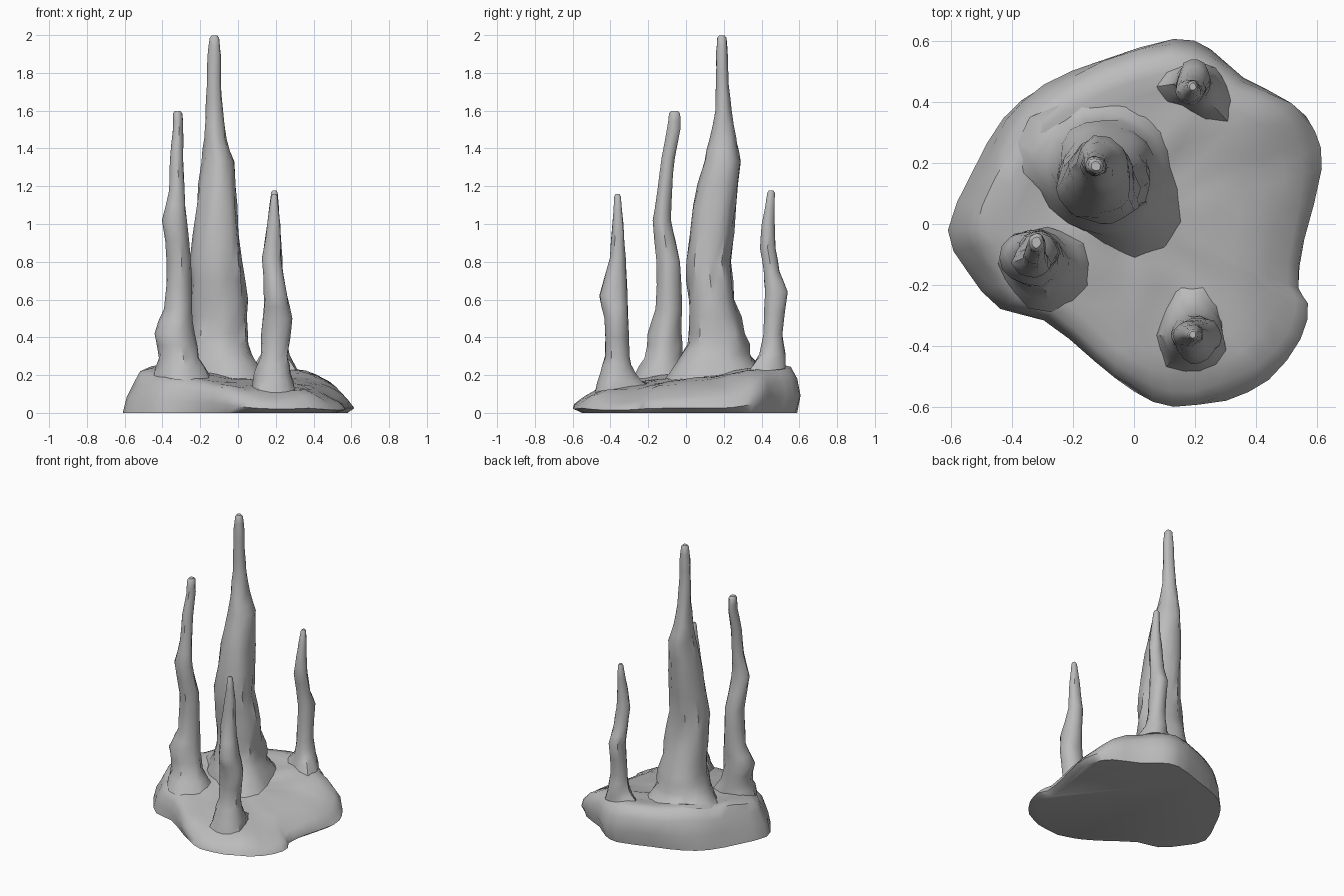
import bpy, bmesh, math, random
from mathutils import Vector, noise

random.seed(4)
if "Cube" in bpy.data.objects:
    bpy.data.objects.remove(bpy.data.objects["Cube"], do_unlink=True)

stone = bpy.data.materials.new("grey stone")
stone.use_nodes = True
GREY = (0.5, 0.5, 0.5, 1)
stone.diffuse_color = GREY
stone.node_tree.nodes["Principled BSDF"].inputs["Base Color"].default_value = GREY


def loft(name, rings, angle):
    """Skin a stack of equal-length rings and close both ends."""
    bm = bmesh.new()
    loops = [[bm.verts.new(p) for p in ring] for ring in rings]
    n = len(loops[0])
    for low, high in zip(loops, loops[1:]):
        for i in range(n):
            j = (i + 1) % n
            bm.faces.new((low[i], low[j], high[j], high[i]))
    bm.faces.new(loops[0][::-1])
    bm.faces.new(loops[-1])
    bmesh.ops.recalc_face_normals(bm, faces=bm.faces[:])
    mesh = bpy.data.meshes.new(name)
    bm.to_mesh(mesh)
    bm.free()
    mesh.materials.append(stone)
    obj = bpy.data.objects.new(name, mesh)
    bpy.context.collection.objects.link(obj)
    bpy.ops.object.select_all(action="DESELECT")
    obj.select_set(True)
    bpy.context.view_layer.objects.active = obj
    bpy.ops.object.shade_smooth_by_angle(angle=math.radians(angle))


def ground(x, y):
    """Height of the lumpy slab top, falling to the front and right rims."""
    lump = noise.noise(Vector((x * 4, y * 4, 1))) + .6 * noise.noise(Vector((x * 9, y * 9, 3)))
    rims = .4 * max(0, x - .38) + .3 * max(0, -.45 - y)
    return .197 - .08 * x + .13 * y - rims + .02 * lump


# Rock slab: outline seen from above, anticlockwise
corners = [(.61, .18), (.59, .3), (.52, .4), (.36, .48), (.25, .57), (.13, .61),
           (-.1, .54), (-.3, .46), (-.43, .35), (-.53, .17), (-.61, -.02), (-.55, -.15),
           (-.44, -.28), (-.3, -.32), (-.13, -.45), (0, -.55), (.13, -.6), (.3, -.575),
           (.44, -.51), (.55, -.38), (.57, -.26), (.54, -.21), (.56, -.05)]
outline = []
for i, p in enumerate(corners):
    # Add a rounded midpoint after every corner
    a, b, c = (Vector(corners[(i + k) % len(corners)]) for k in (-1, 1, 2))
    p = Vector(p)
    outline += [p, (p + b) * .5625 - (a + c) * .0625]


def slab_ring(left, other, lift, wobble=0, undercut=0):
    """Scaled outline, blended from the sloping left side to the bulging rest;
    the undercut draws in the front right corner."""
    ring = []
    for x, y in outline:
        t = min(max((x + .5) / .4, 0), 1)
        s = left + (other - left) * t - undercut * max(0, x - y - .3)
        s += wobble * noise.noise(Vector((x * 6, y * 6, lift * 3)))
        ring.append((x * s, y * s, lift * ground(x * s, y * s)))
    return ring


rings = [slab_ring(1, .965, 0, 0, .11), slab_ring(.965, 1, .35, .02),
         slab_ring(.91, .98, .7, .03), slab_ring(.85, .92, .94, .03)]
rings += [slab_ring(s, s + .05, 1) for s in (.76, .66, .54, .42, .3, .18, .06)]
loft("rock_slab", rings, 50)


def spire(name, levels, lobes, sides=14, rough=.07):
    """Knobbly spire from levels of (z, x low, x high, y low, y high);
    lobes of (direction in degrees, reach) spread its foot over the slab."""
    full = []
    for a, b in zip(levels, levels[1:]):
        full += [a, tuple((p + q) / 2 for p, q in zip(a, b))]
    full.append(levels[-1])
    flutes = [random.uniform(-1, 1) for _ in range(sides)]
    rings = []
    for k, (z, xl, xh, yl, yh) in enumerate(full):
        spread = (1, .45, .1)[k] if k < 3 else 0
        ring = []
        for i in range(sides):
            a = math.tau * i / sides
            r = 1 + rough * (.6 * flutes[i] + .8 * random.uniform(-1, 1))
            reach = spread * sum(far * max(0, math.cos(a - math.radians(way))) ** 6
                                 for way, far in lobes)
            x = (xl + xh) / 2 + ((xh - xl) / 2 * r + reach) * math.cos(a)
            y = (yl + yh) / 2 + ((yh - yl) / 2 * r + reach) * math.sin(a)
            # The foot follows the slab, just below its surface
            ring.append((x, y, z if k else max(ground(x, y) - .01, .02)))
        rings.append(ring)
    # Blunt tip
    top = rings[-1]
    mid = sum((Vector(p) for p in top), Vector()) / sides
    rings.append([mid.lerp(Vector(p), .6) + Vector((0, 0, .013)) for p in top])
    loft(name, rings, 40)


spire("tall_spire", [
    (.22, -.32, .13, -.03, .39), (.31, -.285, .075, -.01, .345), (.42, -.26, .06, .02, .32),
    (.6, -.25, .05, .02, .26), (.8, -.25, .02, .0, .235), (1.1, -.22, 0, .04, .27),
    (1.33, -.19, -.02, .1, .29), (1.45, -.18, -.06, .13, .265), (1.6, -.17, -.08, .155, .24),
    (1.75, -.165, -.09, .16, .225), (1.9, -.16, -.09, .16, .22), (1.985, -.15, -.1, .165, .215)],
    [(158, .09), (304, .11), (80, .02)], 20)

spire("left_spire", [
    (.2, -.44, -.18, -.25, -.01), (.29, -.42, -.21, -.21, -.02), (.42, -.445, -.235, -.2, -.02),
    (.55, -.39, -.245, -.16, -.02), (.8, -.375, -.25, -.155, -.03), (1.02, -.4, -.275, -.175, -.08),
    (1.18, -.365, -.285, -.15, -.075), (1.35, -.36, -.29, -.13, -.06),
    (1.5, -.345, -.29, -.1, -.03), (1.585, -.345, -.295, -.09, -.03)],
    [(330, .05), (270, .04), (20, .03)])

spire("front_spire", [
    (.13, .08, .3, -.47, -.26), (.21, .09, .285, -.455, -.275), (.3, .12, .265, -.43, -.3),
    (.5, .13, .29, -.435, -.305), (.62, .14, .265, -.46, -.31), (.82, .13, .23, -.405, -.32),
    (1, .155, .225, -.39, -.33), (1.145, .175, .21, -.38, -.345)],
    [(90, .08), (240, .03), (310, .02)])

spire("back_spire", [
    (.24, .12, .3, .37, .53), (.31, .13, .27, .39, .525), (.42, .14, .255, .41, .51),
    (.64, .145, .25, .415, .54), (.75, .14, .235, .41, .495), (.87, .135, .23, .39, .475),
    (1, .155, .22, .4, .47), (1.165, .175, .21, .43, .47)],
    [(180, .06), (308, .07)])
